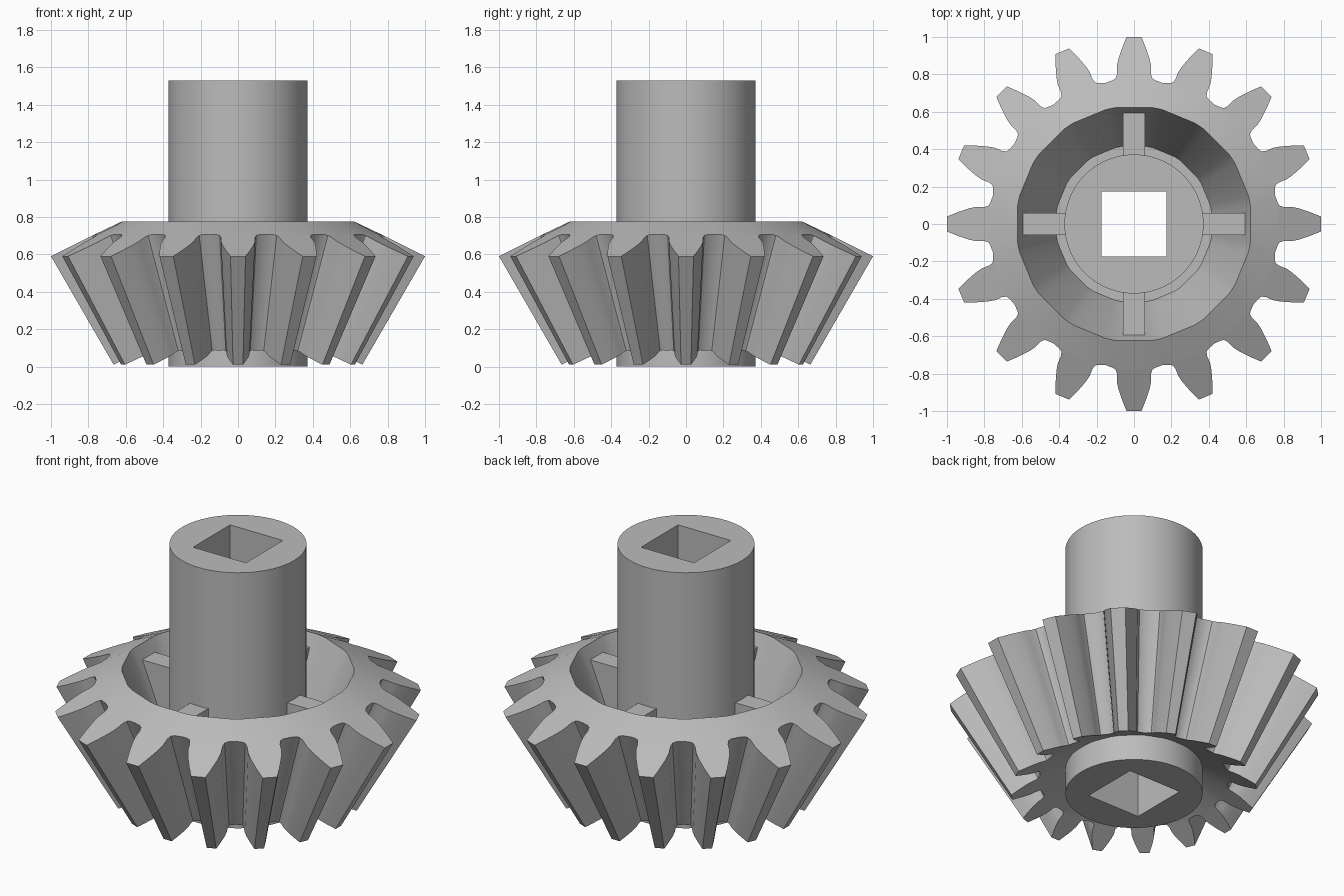
import bpy, bmesh
from math import sin, cos, pi, radians

cube = bpy.data.objects.get("Cube")
if cube:
    bpy.data.objects.remove(cube, do_unlink=True)

TEETH = 16
APEX_Z = -1.14      # point where all tooth lines meet
SMALL = 0.665       # small end of the teeth relative to the large end
# one flank of a tooth: distance from axis, half width
FLANK = [(0.768, 0.115), (0.778, 0.098), (0.80, 0.091), (0.84, 0.092),
         (0.88, 0.084), (0.94, 0.064), (1.0, 0.04)]

grey = bpy.data.materials.new("plain grey")
grey.use_nodes = True
grey.diffuse_color = (0.5, 0.5, 0.5, 1)
grey.node_tree.nodes["Principled BSDF"].inputs["Base Color"].default_value = (0.5, 0.5, 0.5, 1)


def finish(bm, name, angle=30):
    bmesh.ops.recalc_face_normals(bm, faces=bm.faces)
    mesh = bpy.data.meshes.new(name)
    bm.to_mesh(mesh)
    bm.free()
    obj = bpy.data.objects.new(name, mesh)
    bpy.context.collection.objects.link(obj)
    mesh.materials.append(grey)
    bpy.ops.object.select_all(action='DESELECT')
    obj.select_set(True)
    bpy.context.view_layer.objects.active = obj
    bpy.ops.object.shade_smooth_by_angle(angle=radians(angle))
    return obj


def bridge(bm, a, b):
    n = len(a)
    for i in range(n):
        j = (i + 1) % n
        bm.faces.new((a[i], a[j], b[j], b[i]))


# Gear body: toothed cone with a bowl in its upper side
bm = bmesh.new()


def tooth_loop(scale):
    """Full toothed outline, plus the ring of root points beneath it."""
    outline, roots = [], []
    for k in range(TEETH):
        turn = 2 * pi * k / TEETH
        side = [(r, -w) for r, w in FLANK] + [(r, w) for r, w in reversed(FLANK)]
        pts = []
        for r, w in side:
            x, y = r * cos(turn) - w * sin(turn), r * sin(turn) + w * cos(turn)
            z = 0.59 + 0.5 * (1 - r)
            pts.append(bm.verts.new((x * scale, y * scale, APEX_Z + (z - APEX_Z) * scale)))
        # end face of the tooth
        for i in range(len(FLANK) - 1):
            bm.faces.new((pts[i], pts[i + 1], pts[-2 - i], pts[-1 - i]))
        mid = turn + pi / TEETH
        valley = bm.verts.new((0.77 * scale * cos(mid), 0.77 * scale * sin(mid),
                               APEX_Z + (0.705 - APEX_Z) * scale))
        outline += pts + [valley]
        roots += [pts[0], pts[-1], valley]
    return outline, roots


def ring_like(source, r, z):
    ring = []
    for v in source:
        d = v.co.xy.normalized() * r
        ring.append(bm.verts.new((d.x, d.y, z)))
    return ring


large, large_root = tooth_loop(1)
small, small_root = tooth_loop(SMALL)
bridge(bm, small, large)
rings = [large_root]
for r, z in [(0.63, 0.775), (0.42, 0.27), (0.36, 0.27), (0.36, 0.16)]:
    rings.append(ring_like(large_root, r, z))
rings.append(small_root)
for a, b in zip(rings, rings[1:]):
    bridge(bm, a, b)
finish(bm, "toothed_cone", 24)

# Hub: round sleeve with a square hole right through
bm = bmesh.new()
N = 64
angles = [2 * pi * i / N for i in range(N)]


def circle(z):
    return [bm.verts.new((0.372 * cos(a), 0.372 * sin(a), z)) for a in angles]


def square(z):
    out = []
    for a in angles:
        s = 0.175 / max(abs(cos(a)), abs(sin(a)))
        out.append(bm.verts.new((s * cos(a), s * sin(a), z)))
    return out


loops = [circle(0), circle(1.53), square(1.53), square(0)]
for i in range(4):
    bridge(bm, loops[i], loops[(i + 1) % 4])
finish(bm, "hub_sleeve")

# Ribs: four webs between the hub and the bowl wall
for k, label in enumerate(("left", "back", "right", "front")):
    bm = bmesh.new()
    c, s = cos(k * pi / 2), sin(k * pi / 2)
    sides = [[bm.verts.new((r * c - w * s, r * s + w * c, z))
              for r, z in ((0.36, 0.25), (0.43, 0.25), (0.61, 0.70), (0.36, 0.70))]
             for w in (-0.06, 0.06)]
    bridge(bm, *sides)
    for loop in sides:
        bm.faces.new(loop)
    finish(bm, label + "_rib")
